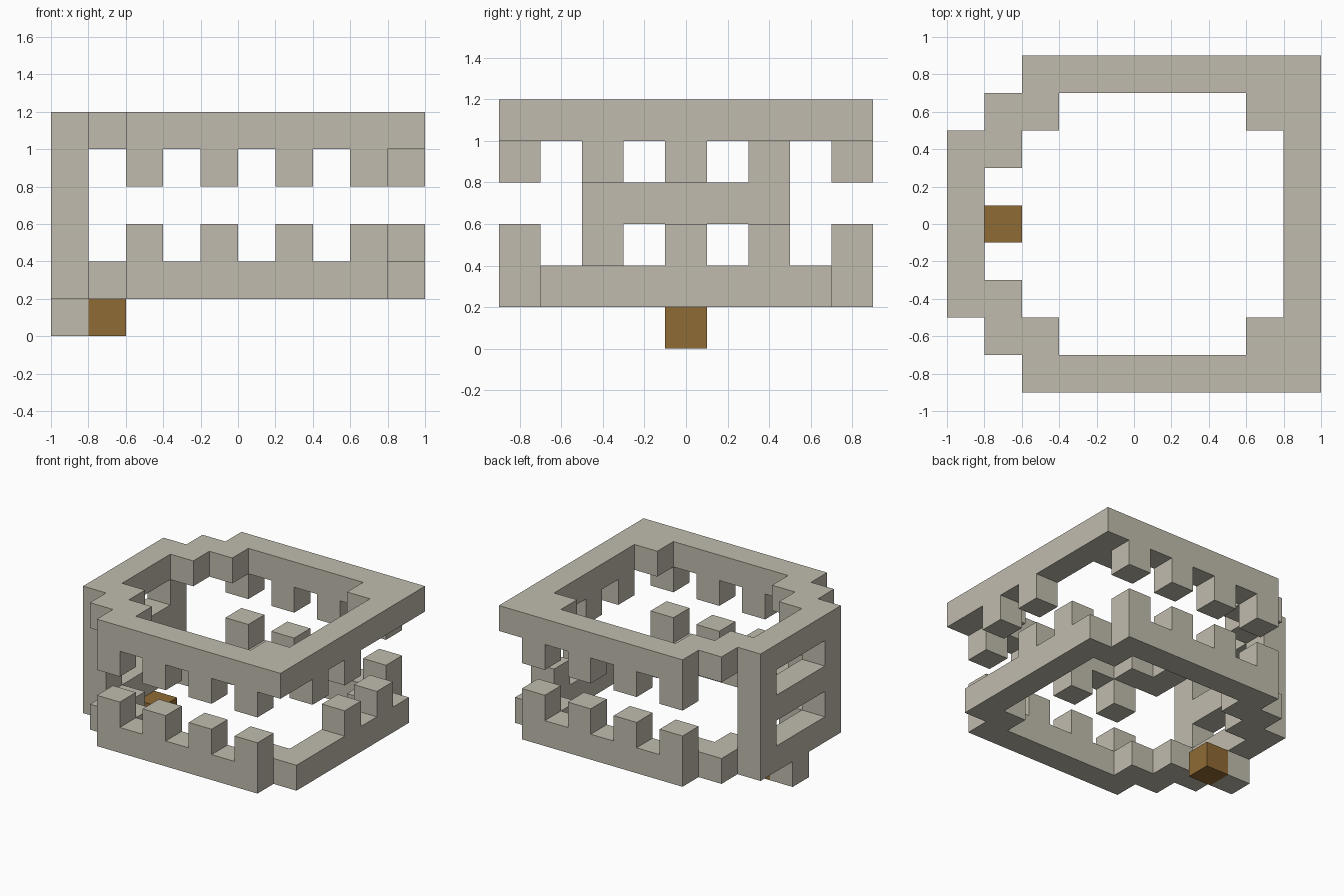
import bpy
import bmesh
from mathutils import Vector

cube = bpy.data.objects.get("Cube")
if cube:
    bpy.data.objects.remove(cube, do_unlink=True)

UNIT = 0.2
ORIGIN = Vector((-1.0, -0.9, 0.0))


def material(name, rgb):
    m = bpy.data.materials.new(name)
    m.use_nodes = True
    color = (*rgb, 1.0)
    m.diffuse_color = color
    bsdf = next(n for n in m.node_tree.nodes if n.type == 'BSDF_PRINCIPLED')
    bsdf.inputs["Base Color"].default_value = color
    return m


stone = material("pale_stone", (0.53, 0.50, 0.42))
brown = material("brown", (0.275, 0.145, 0.034))


def block(xs, ys, zs):
    """Cells in a box, each range given as (first, last)."""
    return {(x, y, z)
            for x in range(xs[0], xs[1] + 1)
            for y in range(ys[0], ys[1] + 1)
            for z in range(zs[0], zs[1] + 1)}


def mirrored(cells):
    """Cells plus their copy across the y = 0 plane."""
    return cells | {(x, 8 - y, z) for x, y, z in cells}


def ring(z, last):
    """Stepped ring; last is the final column of the long side rails."""
    level = (z, z)
    half = (block((2, last), (0, 0), level) | block((1, 2), (1, 1), level)
            | block((1, 1), (2, 2), level) | block((8, 8), (1, 1), level))
    ends = block((0, 0), (2, 6), level) | block((9, 9), (1, 7), level)
    return mirrored(half) | ends


def side_teeth(z):
    return mirrored({(x, 0, z) for x in range(2, 9, 2)})


# Rings, teeth, back frame and base blocks
parts = {
    "upper_ring": (ring(5, 9), stone),
    "lower_ring": (ring(1, 8), stone),
    "upper_side_teeth": (side_teeth(4), stone),
    "lower_side_teeth": (side_teeth(2), stone),
    "upper_end_teeth": ({(9, 2, 4), (9, 4, 4)}, stone),
    "lower_end_teeth": ({(9, 4, 2), (9, 6, 2)}, stone),
    "back_posts": (mirrored(block((0, 0), (2, 2), (2, 4))), stone),
    "back_crossbar": (block((0, 0), (3, 5), (3, 3)), stone),
    "base_block": ({(0, 4, 0)}, stone),
    "brown_block": ({(1, 4, 0)}, brown),
}
occupied = set().union(*(cells for cells, _ in parts.values()))


def build(name, cells, mat):
    """Shell of the cells, without faces hidden against other cells."""
    bm = bmesh.new()
    for cell in sorted(cells):
        center = Vector(cell) + Vector((0.5, 0.5, 0.5))
        for axis in range(3):
            for sign in (-1, 1):
                n = Vector((0, 0, 0))
                n[axis] = sign
                if tuple(int(c + d) for c, d in zip(cell, n)) in occupied:
                    continue
                u = Vector((0, 0, 0))
                u[(axis + 1) % 3] = 0.5
                v = n.cross(u)
                mid = center + n * 0.5
                corners = (mid - u - v, mid + u - v, mid + u + v, mid - u + v)
                bm.faces.new([bm.verts.new(ORIGIN + c * UNIT) for c in corners])
    bmesh.ops.remove_doubles(bm, verts=bm.verts, dist=0.001)
    mesh = bpy.data.meshes.new(name)
    bm.to_mesh(mesh)
    bm.free()
    mesh.materials.append(mat)
    obj = bpy.data.objects.new(name, mesh)
    bpy.context.collection.objects.link(obj)


for part, (cells, mat) in parts.items():
    build(part, cells, mat)
